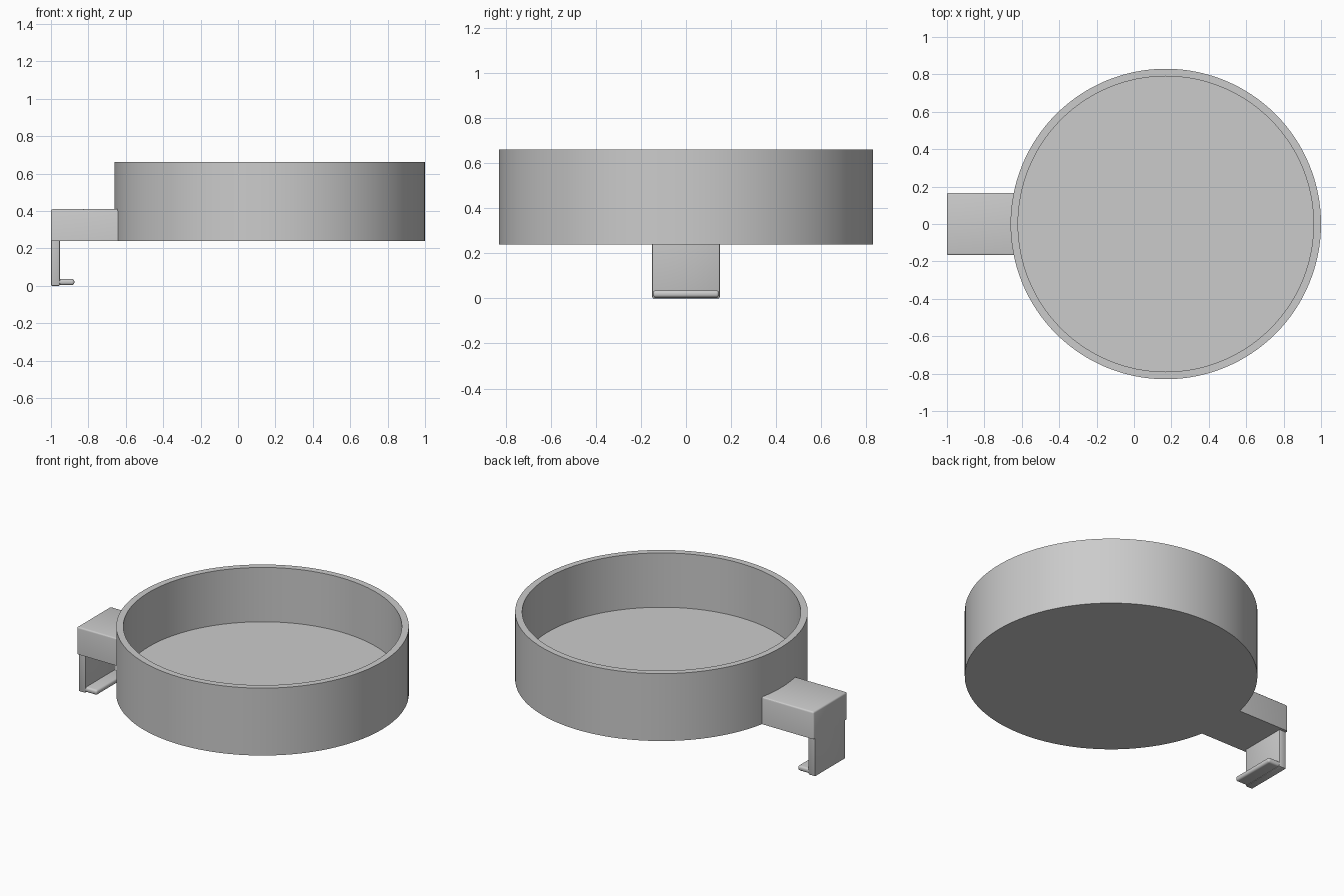
import bpy, bmesh, math

if "Cube" in bpy.data.objects:
    bpy.data.objects.remove(bpy.data.objects["Cube"])

grey = bpy.data.materials.new("light_grey")
grey.diffuse_color = (0.6, 0.6, 0.6, 1)
grey.use_nodes = True
grey.node_tree.nodes["Principled BSDF"].inputs["Base Color"].default_value = grey.diffuse_color


def finish(name, bm):
    """Turn a bmesh into a named, shaded object."""
    bmesh.ops.recalc_face_normals(bm, faces=bm.faces)
    mesh = bpy.data.meshes.new(name)
    bm.to_mesh(mesh)
    bm.free()
    mesh.materials.append(grey)
    ob = bpy.data.objects.new(name, mesh)
    bpy.context.collection.objects.link(ob)
    bpy.ops.object.select_all(action='DESELECT')
    ob.select_set(True)
    bpy.context.view_layer.objects.active = ob
    bpy.ops.object.shade_smooth_by_angle(angle=math.radians(30))
    return ob


def lathe(name, profile, cx, n):
    """Stack rings of (radius, z) and cap both ends."""
    bm = bmesh.new()
    rings = [[bm.verts.new((cx + r * math.cos(2 * math.pi * i / n),
                            r * math.sin(2 * math.pi * i / n), z))
              for i in range(n)] for r, z in profile]
    for a, b in zip(rings, rings[1:]):
        for i in range(n):
            j = (i + 1) % n
            bm.faces.new((a[i], a[j], b[j], b[i]))
    bm.faces.new(rings[0])
    bm.faces.new(rings[-1])
    return finish(name, bm)


def rounded_box(name, x0, x1, half_y, z0, z1, bevel, segments, pick):
    """Box whose edges chosen by pick(midpoint) are rounded."""
    bm = bmesh.new()
    bmesh.ops.create_cube(bm, size=1)
    for v in bm.verts:
        v.co = (x1 if v.co.x > 0 else x0,
                half_y if v.co.y > 0 else -half_y,
                z1 if v.co.z > 0 else z0)
    edges = [e for e in bm.edges if pick((e.verts[0].co + e.verts[1].co) / 2)]
    bmesh.ops.bevel(bm, geom=edges, offset=bevel, segments=segments,
                    profile=0.5, affect='EDGES')
    return finish(name, bm)


# Round open tray with a thick floor
lathe("tray", [(0.83, 0.24), (0.83, 0.662), (0.79, 0.662), (0.79, 0.322)], 0.17, 128)

# Block that joins the tray wall, square where it meets the tray
rounded_box("arm", -1.0, -0.635, 0.167, 0.24, 0.41, 0.01, 3,
            lambda m: m.x < -0.64 and m.z > 0.25)

# Plate hanging down from the outer end of the arm
rounded_box("hook_plate", -1.0, -0.952, 0.15, 0.0, 0.25, 0.006, 2,
            lambda m: m.z < 0.24)

# Rounded lip turned inward at the bottom of the plate
rounded_box("hook_lip", -0.985, -0.875, 0.147, 0.004, 0.036, 0.013, 4,
            lambda m: m.x > -0.98)
